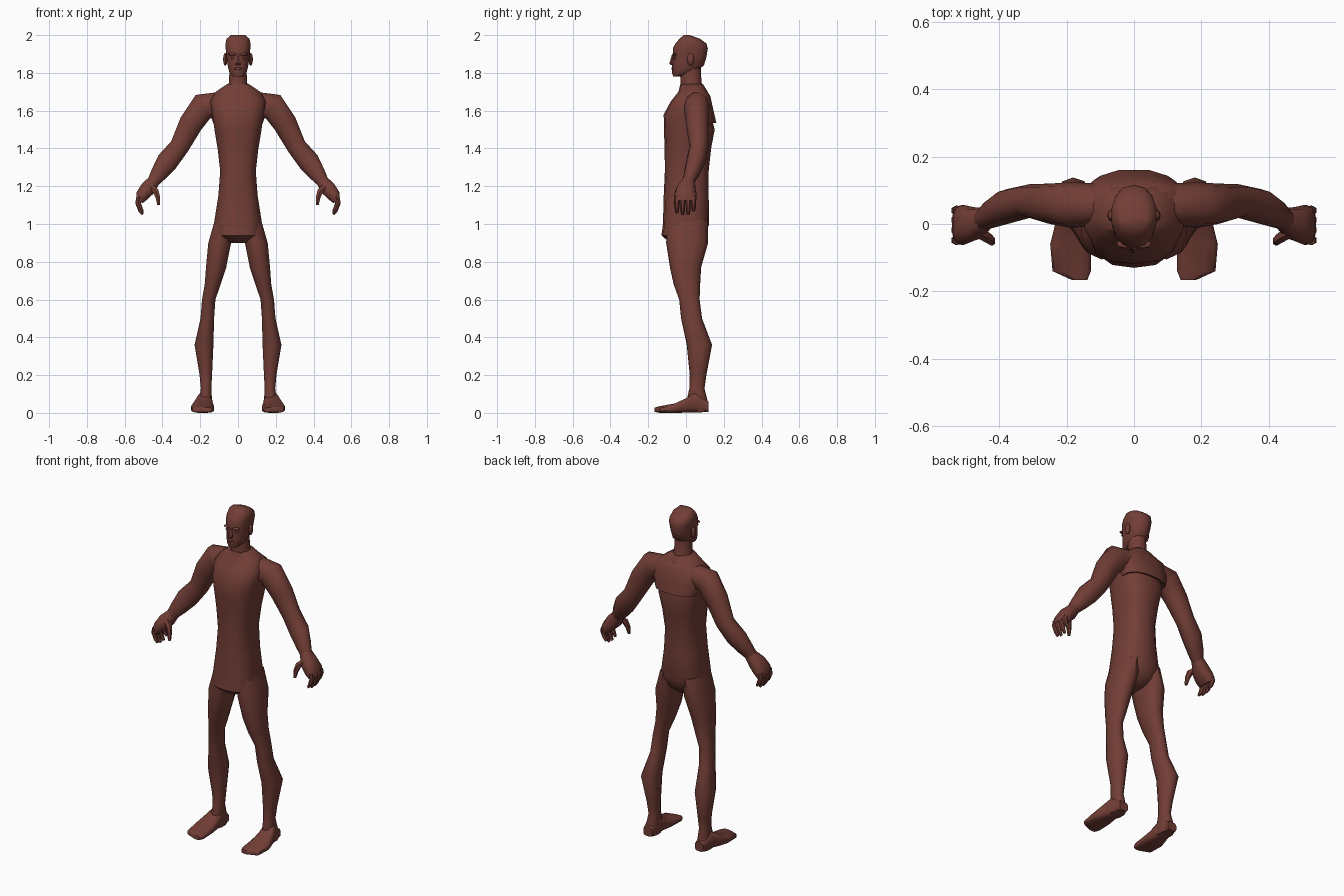
import bpy, bmesh, math
from mathutils import Vector

skin = bpy.data.materials.new("red_brown_skin")
skin.diffuse_color = (0.17, 0.048, 0.037, 1)


def finish(name, bm, mirror, angle=50):
    bmesh.ops.recalc_face_normals(bm, faces=bm.faces)
    me = bpy.data.meshes.new(name)
    bm.to_mesh(me)
    bm.free()
    me.materials.append(skin)
    me.polygons.foreach_set("use_smooth", [True] * len(me.polygons))
    me.set_sharp_from_angle(angle=math.radians(angle))
    ob = bpy.data.objects.new(name, me)
    bpy.context.collection.objects.link(ob)
    if mirror:
        ob.modifiers.new("mirror", 'MIRROR').use_mirror_merge = False
    return ob


def skin_rings(name, frames, n, p, mirror):
    """frames: (centre, u half-axis, v half-axis); superellipse of power p."""
    bm = bmesh.new()
    rings = []
    for c, u, v in frames:
        ring = []
        for i in range(n):
            t = 2 * math.pi * (i + 0.5) / n
            a, b = math.cos(t), math.sin(t)
            a = math.copysign(abs(a) ** (2 / p), a)
            b = math.copysign(abs(b) ** (2 / p), b)
            ring.append(bm.verts.new(c + u * a + v * b))
        rings.append(ring)
    for r, s in zip(rings, rings[1:]):
        for i in range(n):
            j = (i + 1) % n
            bm.faces.new((r[i], r[j], s[j], s[i]))
    bm.faces.new(rings[0])
    bm.faces.new(rings[-1])
    return finish(name, bm, mirror)


def bands(name, rows, axis='Z', n=12, p=2.4, mirror=False):
    """rows: (level, x0, x1, w0, w1), w being y for Z bands and z for Y bands."""
    frames = []
    for l, x0, x1, w0, w1 in rows:
        cx, cw, hx, hw = (x0 + x1) / 2, (w0 + w1) / 2, (x1 - x0) / 2, (w1 - w0) / 2
        if axis == 'Z':
            frames.append((Vector((cx, cw, l)), Vector((hx, 0, 0)), Vector((0, hw, 0))))
        else:
            frames.append((Vector((cx, l, cw)), Vector((hx, 0, 0)), Vector((0, 0, hw))))
    return skin_rings(name, frames, n, p, mirror)


def limb(name, path, n=10, p=2.2, mirror=True):
    """path: (x, y, z, half thickness, half depth along y)."""
    pts = [Vector(q[:3]) for q in path]
    frames = []
    for i, q in enumerate(path):
        t = pts[min(i + 1, len(pts) - 1)] - pts[max(i - 1, 0)]
        t.y = 0
        u = Vector((0, 1, 0)).cross(t).normalized()
        frames.append((pts[i], u * q[3], Vector((0, q[4], 0))))
    return skin_rings(name, frames, n, p, mirror)


def sym(rows):
    return [(z, -w, w, f, b) for z, w, f, b in rows]


def blob(name, loc, size, mirror=False):
    bm = bmesh.new()
    bmesh.ops.create_uvsphere(bm, u_segments=8, v_segments=6, radius=1)
    for v in bm.verts:
        v.co = Vector([v.co[k] * size[k] + loc[k] for k in range(3)])
    return finish(name, bm, mirror)


# torso and overhanging upper back
bands("torso", sym([
    (0.90, .045, -.085, .06), (0.94, .12, -.13, .10), (1.0, .13, -.122, .123),
    (1.15, .106, -.118, .12), (1.28, .096, -.112, .12), (1.4, .11, -.113, .133),
    (1.5, .127, -.117, .152), (1.58, .138, -.118, .13), (1.65, .15, -.08, .12),
    (1.70, .12, -.04, .115), (1.74, .06, -.03, .09)]), n=14, p=2.7)
bands("upper_back", sym([
    (1.55, .10, .0, .13), (1.535, .135, .0, .163), (1.60, .16, .0, .148),
    (1.68, .15, .0, .13), (1.72, .08, .01, .10)]), n=12, p=2.4)

# neck, head
bands("neck", sym([(1.70, .065, -.035, .10), (1.75, .05, -.028, .082),
                   (1.83, .047, -.035, .078)]), n=10, p=2.1)
bands("head", sym([
    (1.782, .028, -.068, -.02), (1.80, .046, -.074, .045), (1.84, .056, -.073, .095),
    (1.88, .062, -.07, .107), (1.93, .067, -.07, .116), (1.955, .068, -.056, .108),
    (1.98, .062, -.035, .075), (2.0, .04, -.012, .02)]), n=14, p=2.3)

# face details
bands("nose", sym([(1.842, .014, -.08, -.05), (1.85, .016, -.088, -.05),
                   (1.895, .007, -.075, -.05)]), n=6, p=2)
blob("brow", (.028, -.06, 1.899), (.024, .013, .008), True)
blob("eye", (.029, -.058, 1.88), (.013, .009, .007), True)
blob("lips", (0, -.07, 1.823), (.022, .008, .007))
blob("ear", (.067, .025, 1.872), (.012, .018, .034), True)

# arms
limb("arm", [
    (.07, .06, 1.645, .06, .058), (.185, .056, 1.622, .076, .068),
    (.25, .06, 1.53, .066, .06), (.31, .068, 1.41, .054, .05),
    (.375, .052, 1.33, .06, .052), (.42, .03, 1.265, .046, .042),
    (.448, .014, 1.225, .034, .033)])
limb("palm", [
    (.44, .015, 1.235, .032, .032), (.475, .0, 1.19, .042, .05),
    (.508, -.003, 1.15, .036, .06), (.522, -.003, 1.118, .02, .056)], p=2.6)

# fingers and thumb
for i, (y, drop) in enumerate([(-.048, .01), (-.018, 0), (.012, .002), (.04, .018)]):
    limb("finger_%d" % (i + 1), [
        (.523, y, 1.145, .016, .015), (.53, y, 1.105 + drop, .014, .014),
        (.517, y, 1.07 + drop, .012, .012), (.505, y, 1.05 + drop, .007, .008)], n=6, p=2)
limb("thumb", [
    (.468, -.02, 1.20, .02, .02), (.435, -.04, 1.175, .018, .018),
    (.424, -.05, 1.14, .014, .014), (.42, -.055, 1.10, .008, .009)], n=6, p=2)

# legs
bands("leg", [
    (1.02, .02, .125, -.10, .115), (.90, .034, .16, -.105, .117),
    (.77, .06, .172, -.085, .08), (.68, .09, .178, -.065, .075),
    (.60, .118, .192, -.036, .072), (.50, .125, .2, -.026, .085),
    (.36, .128, .232, .004, .138), (.20, .136, .205, .02, .108),
    (.13, .14, .198, .018, .098), (.05, .135, .21, .0, .118),
    (.005, .138, .208, .01, .118)], n=10, p=2.3, mirror=True)

# feet
bands("foot", [
    (-.166, .138, .185, .005, .028), (-.14, .127, .243, .0, .036),
    (-.06, .126, .25, .0, .05), (.0, .133, .235, .0, .078),
    (.05, .137, .215, .0, .11), (.12, .143, .203, .005, .06)],
    axis='Y', n=12, p=3.2, mirror=True)
